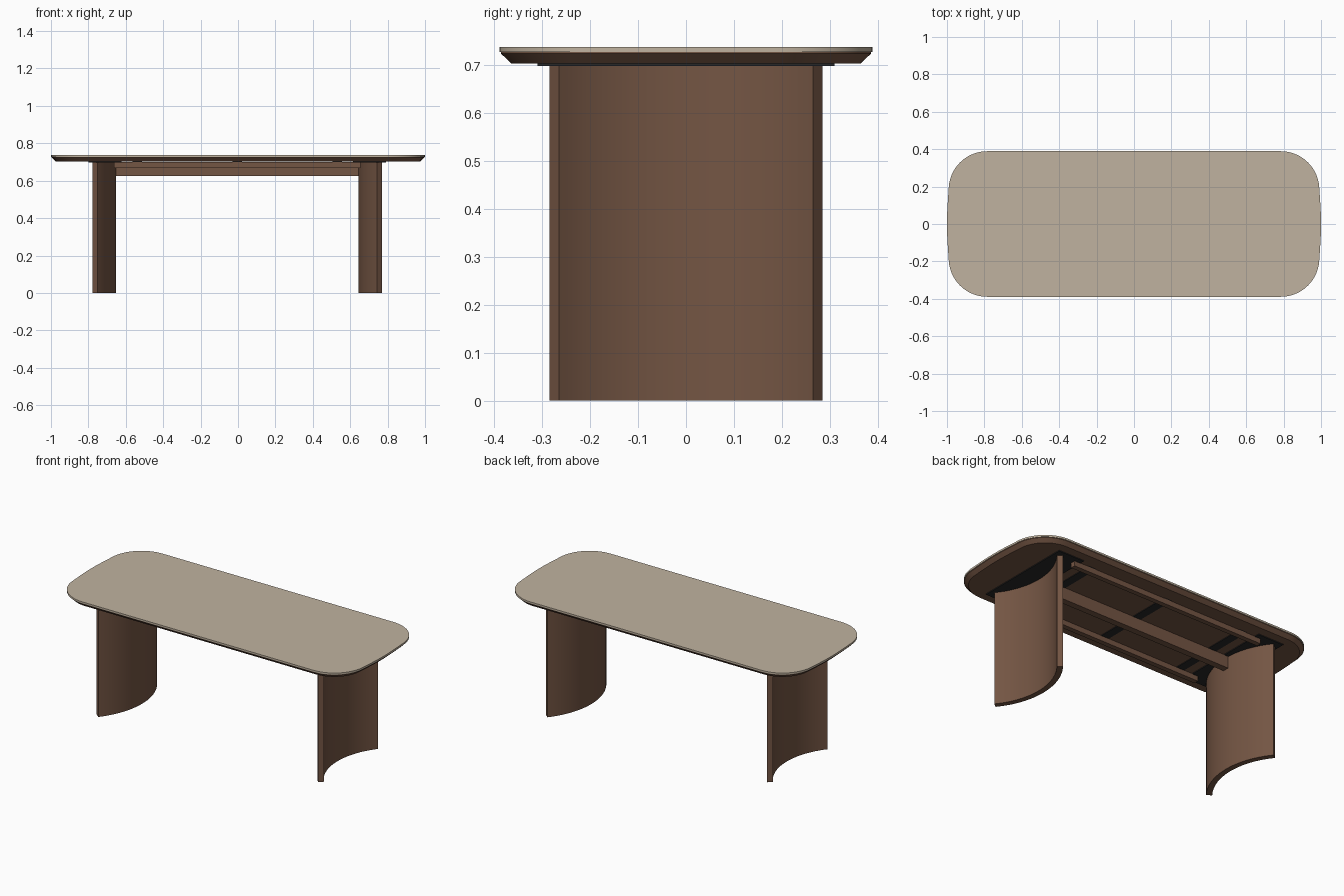
import bpy, bmesh, math

if "Cube" in bpy.data.objects:
    bpy.data.objects.remove(bpy.data.objects["Cube"])


def material(name, rgb):
    m = bpy.data.materials.new(name)
    m.diffuse_color = (*rgb, 1)
    m.use_nodes = True
    m.node_tree.nodes["Principled BSDF"].inputs["Base Color"].default_value = m.diffuse_color
    return m


BEIGE = material("beige_top", (0.53, 0.45, 0.35))
WOOD = material("brown_wood", (0.175, 0.092, 0.057))
BLACK = material("black_metal", (0.02, 0.02, 0.02))
SHIFT = -0.004  # base sits slightly off the top's centre


def loft(name, rings, mat, smooth=True):
    """Closed solid through stacked rings of 3D points."""
    bm = bmesh.new()
    vs = [[bm.verts.new(p) for p in ring] for ring in rings]
    n = len(vs[0])
    for a, b in zip(vs, vs[1:]):
        for i in range(n):
            j = (i + 1) % n
            bm.faces.new((a[i], a[j], b[j], b[i]))
    bm.faces.new(vs[0][::-1])
    bm.faces.new(vs[-1])
    bmesh.ops.recalc_face_normals(bm, faces=bm.faces)
    me = bpy.data.meshes.new(name)
    bm.to_mesh(me)
    bm.free()
    me.materials.append(mat)
    ob = bpy.data.objects.new(name, me)
    bpy.context.collection.objects.link(ob)
    if smooth:
        bpy.context.view_layer.objects.active = ob
        ob.select_set(True)
        bpy.ops.object.shade_smooth_by_angle(angle=math.radians(25))
        ob.select_set(False)
    return ob


def box(name, x0, x1, y0, y1, z0, z1, mat):
    x0, x1 = x0 + SHIFT, x1 + SHIFT
    corners = [(x0, y0), (x1, y0), (x1, y1), (x0, y1)]
    return loft(name, [[(x, y, z) for x, y in corners] for z in (z0, z1)], mat, False)


def outline(d, z):
    """Rounded tabletop outline with bowed ends, moved inward by d."""
    cx, cy, r = 0.785, 0.183, 0.206 - d
    quarter = [(cx + 0.009 * math.cos(math.pi / 2 * t / cy) + r, t)
               for t in (0.0, 0.05, 0.1, 0.15)]
    quarter += [(cx + r * math.cos(a), cy + r * math.sin(a))
                for a in (math.pi / 2 * i / 16 for i in range(17))]
    half = quarter + [(-x, y) for x, y in quarter[::-1]]
    full = half + [(x, -y) for x, y in half[-2:0:-1]]
    return [(x, y, z) for x, y in full]


# Tabletop: thin beige slab over a chamfered wooden core
loft("top_slab", [outline(0, 0.727), outline(0, 0.738)], BEIGE)
loft("top_core", [outline(0.025, 0.703), outline(0.003, 0.724), outline(0.003, 0.727)], WOOD)

# Curved panel legs, bulging toward the middle
R, T, CX, HALF, N = 0.456, 0.033, 1.103, math.radians(38.7), 24
for side, label in ((1, "right"), (-1, "left")):
    angles = [-HALF + 2 * HALF * i / N for i in range(N + 1)]
    arc = [(R, a) for a in angles] + [(R - T, a) for a in angles[::-1]]
    pts = [(side * (CX - r * math.cos(a)) + SHIFT, r * math.sin(a)) for r, a in arc]
    loft(label + "_leg", [[(x, y, z) for x, y in pts] for z in (0, 0.70)], WOOD)
    # Mounting plate above the leg
    xa, xb = sorted((side * 0.62, side * 0.795))
    box(label + "_mount_plate", xa, xb, -0.31, 0.31, 0.698, 0.704, BLACK)

# Long beams under the top
box("centre_beam", -0.655, 0.655, -0.02, 0.02, 0.626, 0.70, WOOD)
for side, label in ((1, "back"), (-1, "front")):
    box(label + "_rail", -0.66, 0.66, side * 0.265 - 0.015, side * 0.265 + 0.015,
        0.668, 0.70, WOOD)

# Flat cross strips
for i, x in enumerate((-0.535, 0, 0.535)):
    box(f"cross_strip_{i + 1}", x - 0.026, x + 0.026, -0.28, 0.28, 0.699, 0.704, BLACK)
